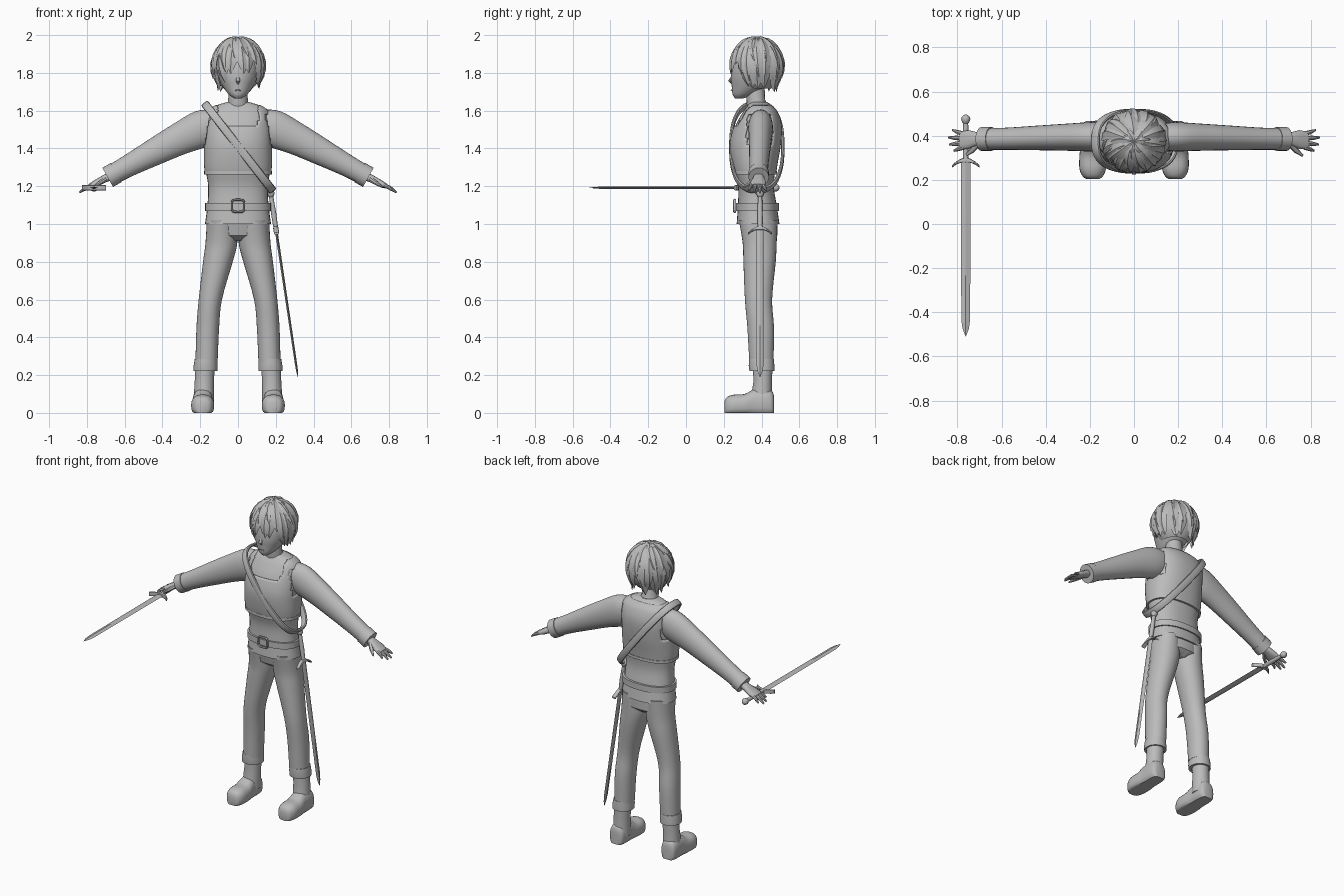
import bpy, bmesh, math, random
from mathutils import Vector as V

if "Cube" in bpy.data.objects:
    bpy.data.objects.remove(bpy.data.objects["Cube"])

random.seed(4)
grey = bpy.data.materials.new("plain grey")
grey.diffuse_color = (0.5, 0.5, 0.5, 1)
grey.use_nodes = True
grey.node_tree.nodes["Principled BSDF"].inputs["Base Color"].default_value = grey.diffuse_color


def finish(name, bm, angle=40):
    bmesh.ops.recalc_face_normals(bm, faces=bm.faces)
    me = bpy.data.meshes.new(name)
    bm.to_mesh(me)
    bm.free()
    me.materials.append(grey)
    me.shade_smooth()
    me.set_sharp_from_angle(angle=math.radians(angle))
    ob = bpy.data.objects.new(name, me)
    bpy.context.collection.objects.link(ob)
    return ob


def ring(c, u, v, n=16, p=2.0):
    """Superellipse around c with half axes u and v."""
    pts = []
    for i in range(n):
        a = 2 * math.pi * i / n
        f = [math.copysign(abs(k) ** (2 / p), k) for k in (math.cos(a), math.sin(a))]
        pts.append(c + u * f[0] + v * f[1])
    return pts


def skin(bm, rings, closed=False, caps=True):
    vs = [[bm.verts.new(p) for p in r] for r in rings]
    n = len(vs[0])
    for k in range(len(vs) if closed else len(vs) - 1):
        a, b = vs[k], vs[(k + 1) % len(vs)]
        for i in range(n):
            bm.faces.new((a[i], a[(i + 1) % n], b[(i + 1) % n], b[i]))
    if caps and not closed:
        bm.faces.new(vs[0])
        bm.faces.new(vs[-1])


def smooth_rows(rows, k=4):
    """Catmull-Rom subdivision of rows of numbers."""
    out = []
    for i in range(len(rows) - 1):
        a, b, c, d = rows[max(i - 1, 0)], rows[i], rows[i + 1], rows[min(i + 2, len(rows) - 1)]
        for j in range(k):
            t = j / k
            out.append([q + .5 * t * (r - p + t * (2 * p - 5 * q + 4 * r - s + t * (3 * (q - r) + s - p)))
                        for p, q, r, s in zip(a, b, c, d)])
    return out + [list(rows[-1])]


def stack(name, rows, grow=0, p=2.3, n=32, caps=True):
    """Loft of level sections: z, x low, x high, y low, y high."""
    bm = bmesh.new()
    skin(bm, [ring(V(((x0 + x1) / 2, (y0 + y1) / 2, z)), V(((x1 - x0) / 2 + grow, 0, 0)),
                   V((0, (y1 - y0) / 2 + grow, 0)), n, p) for z, x0, x1, y0, y1 in rows], caps=caps)
    return bm


def add_tube(bm, pts, radii, side, closed=False, n=16, p=2.0):
    """Sweep; radii are (along side, across side)."""
    pts = [V(q) for q in pts]
    side, m, rings = V(side).normalized(), len(pts), []
    for i, q in enumerate(pts):
        t = pts[(i + 1) % m] - pts[i - 1] if closed else pts[min(i + 1, m - 1)] - pts[max(i - 1, 0)]
        a, b = radii[i] if len(radii) > 1 else radii[0]
        rings.append(ring(q, side * a, t.cross(side).normalized() * b, n, p))
    skin(bm, rings, closed)


def tube(name, pts, radii, side, angle=40, **kw):
    bm = bmesh.new()
    add_tube(bm, pts, radii, side, **kw)
    return finish(name, bm, angle)


def mid(rows):
    return [(z, -h, h, a, b) for z, h, a, b in rows]


# torso, tunic and pelvis
torso = smooth_rows(mid([(1.0, .175, .268, .495), (1.1, .162, .275, .48), (1.2, .158, .275, .465),
                         (1.3, .172, .25, .475), (1.42, .172, .238, .495), (1.52, .168, .262, .50),
                         (1.59, .158, .30, .48), (1.625, .12, .325, .45), (1.645, .06, .34, .43)]), 6)
finish("tunic", stack("tunic", torso))
finish("pelvis", stack("pelvis", mid([(.91, .07, .34, .45), (.94, .14, .30, .485), (1.03, .165, .28, .485)])))

# vest with cut neckline and armholes
bm = stack("vest", [r for r in torso if 1.26 < r[0] < 1.63], .007, n=64, caps=False)
cut = []
for f in bm.faces:
    c = f.calc_center_median()
    neck = c.y < .36 and abs(c.x) < .11 and c.z > 1.52
    arm = abs(c.x) > .145 and 1.42 < c.z < 1.58 and .32 < c.y < .46
    if neck or arm:
        cut.append(f)
bmesh.ops.delete(bm, geom=cut, context='FACES')
vest = finish("vest", bm)
mod = vest.modifiers.new("cloth", 'SOLIDIFY')
mod.thickness = .008

# trim and belt bands around the waist
for name, z0, z1, g in (("vest_trim", 1.262, 1.28, .012), ("belt", 1.07, 1.11, .01)):
    lo = min(torso, key=lambda r: abs(r[0] - (z0 + z1) / 2))
    finish(name, stack(name, [[z0] + lo[1:], [z1] + lo[1:]], g))
bk = ring(V((0, .258, 1.096)), V((.032, 0, 0)), V((0, 0, .032)), 24, 5)
tube("buckle", bk, [(.008, .006)], (0, 1, 0), closed=True, n=8)

# shoulder strap looping diagonally round the chest
ax, pts = V((-.178, 0, .228)), []
for i in range(48):
    a = 2 * math.pi * i / 48
    c, s = math.cos(a), math.sin(a)
    pts.append(V((.004, .375, 1.407)) + ax * math.copysign(abs(c) ** .85, c)
               + V((0, .138 * math.copysign(abs(s) ** .75, s), 0)))
tube("shoulder_strap", pts, [(.022, .009)], (.228, 0, .178), closed=True, n=10, p=3)

# neck, head and face
tube("neck", [(0, .385, 1.6), (0, .37, 1.65), (0, .365, 1.74)], [(.062, .058), (.052, .05), (.05, .05)], (1, 0, 0))
head = smooth_rows(mid([(1.664, .018, .262, .30), (1.685, .048, .247, .36), (1.73, .082, .242, .43),
                        (1.78, .104, .238, .46), (1.85, .115, .246, .475), (1.92, .098, .275, .46),
                        (1.96, .05, .32, .42)]))
finish("head", stack("head", head, p=2))
tube("nose", [(0, .25, 1.79), (0, .231, 1.757), (0, .246, 1.74)], [(.005, .005), (.012, .008), (.004, .004)],
     (1, 0, 0), n=8)
tube("mouth", [(-.016, .243, 1.707), (0, .24, 1.709), (.016, .243, 1.707)], [(.003, .004)], (0, 0, 1), n=6)

# hair cap, open around the face
HC, HR = V((0, .375, 1.835)), V((.13, .13, .145))
bm = bmesh.new()
bmesh.ops.create_uvsphere(bm, u_segments=32, v_segments=20, radius=1)
for v in bm.verts:
    v.co = V([v.co[i] * HR[i] + HC[i] for i in range(3)])
gone = [f for f in bm.faces if (lambda c: c.z < 1.72 or (c.y < .325 and c.z < 1.85))(f.calc_center_median())]
bmesh.ops.delete(bm, geom=gone, context='FACES')
finish("hair_cap", bm)

# pointed locks in overlapping layers
bm = bmesh.new()
taper = (.5, .95, 1, .85, .5, .03)
for count, t0, t1, w, lift in ((20, 65, 148, .034, .10), (18, 38, 112, .038, .12),
                               (13, 12, 78, .038, .13), (7, 0, 45, .03, .10)):
    for k in range(count):
        phi = 2 * math.pi * (k + random.uniform(-.3, .3)) / count
        front = -math.sin(phi)
        if t1 > 120 and front > .72:
            continue
        end = t1 + random.uniform(-9, 9)
        if front > .5:
            end = min(end, 106 if t1 < 120 else 135)
        swirl, path = random.uniform(-.1, .4), []
        for j in range(6):
            f = j / 5
            th = math.radians(t0 + (end - t0) * f)
            s = math.sin(th) if th < math.pi / 2 else max(math.sin(th), .78)
            g, q = 1.0 + lift * f * f + .015, phi + swirl * f
            path.append(HC + V((HR.x * s * math.cos(q) * g, HR.y * s * math.sin(q) * g,
                                HR.z * math.cos(th) * (1.03 + .02 * f))))
        add_tube(bm, path, [(w * t, w * .38 * t) for t in taper], (-math.sin(phi), math.cos(phi), 0), n=4)
finish("hair_locks", bm, 25)

for s, tag in ((-1, "right"), (1, "left")):
    # sleeve and cuff
    arm = smooth_rows([(.11, .395, 1.535, .06, .075), (.19, .395, 1.505, .066, .098), (.31, .393, 1.45, .061, .085),
                       (.43, .39, 1.388, .056, .073), (.58, .386, 1.308, .05, .058), (.685, .385, 1.25, .049, .053)])
    tube(tag + "_sleeve", [(s * r[0], r[1], r[2]) for r in arm], [(r[3], r[4]) for r in arm], (0, 1, 0), n=24)
    tube(tag + "_cuff", [(s * .645, .385, 1.272), (s * .69, .385, 1.247)], [(.054, .058)], (0, 1, 0), n=24)
    # hand, fingers and thumb
    tube(tag + "_palm", [(s * .67, .385, 1.255), (s * .71, .385, 1.238), (s * .75, .382, 1.217), (s * .785, .378, 1.2)],
         [(.026, .022), (.03, .02), (.043, .018), (.04, .013)], (0, 1, 0), n=16, p=2.5)
    bm = bmesh.new()
    for y0, y1, x1, z1 in ((.408, .425, .822, 1.178), (.388, .392, .84, 1.166),
                           (.367, .36, .836, 1.168), (.347, .332, .815, 1.178)):
        add_tube(bm, [(s * .77, y0, 1.207), (s * (.78 + x1) / 2, (y0 + y1) / 2, (1.21 + z1) / 2), (s * x1, y1, z1)],
                 [(.011, .011), (.01, .01), (.005, .005)], (0, 1, 0), n=8)
    add_tube(bm, [(s * .705, .365, 1.235), (s * .735, .332, 1.215), (s * .765, .308, 1.195)],
             [(.016, .014), (.012, .012), (.005, .005)], (0, 0, 1), n=8)
    finish(tag + "_fingers", bm)

    def flip(rows):
        return [(z, min(s * a, s * b), max(s * a, s * b), c, d) for z, a, b, c, d in rows]

    # trouser leg, boot shaft and boot cuff
    leg = smooth_rows([(1.02, .005, .165, .28, .485), (.9, .004, .172, .30, .48), (.8, .028, .185, .304, .475),
                       (.6, .085, .208, .312, .456), (.45, .1, .22, .325, .466), (.27, .108, .225, .335, .463)])
    finish(tag + "_trouser_leg", stack("", flip(leg), p=2.1))
    finish(tag + "_boot_shaft", stack("", flip([(.05, .128, .235, .345, .46), (.12, .128, .232, .35, .456),
                                                (.17, .127, .229, .358, .455), (.28, .122, .225, .35, .46)]), p=2))
    finish(tag + "_boot_cuff", stack("", flip([(.222, .108, .236, .336, .468), (.25, .108, .235, .332, .468),
                                               (.284, .11, .229, .334, .465)]), p=2.1))
    # foot with a flat sole
    bm, rings = bmesh.new(), []
    for y, w, h in smooth_rows([(.203, .026, .06), (.215, .045, .082), (.25, .06, .096), (.31, .06, .1),
                                (.36, .054, .125), (.42, .053, .13), (.455, .046, .115), (.466, .028, .09)]):
        r = ring(V((s * .187, y, h * .4)), V((w, 0, 0)), V((0, 0, h * .6)), 24, 2.4)
        rings.append([V((p.x, p.y, max(p.z, 0))) for p in r])
    skin(bm, rings)
    finish(tag + "_foot", bm)


def sword(tag, start, direction, side):
    """Pommel at start, blade along direction, guard along side."""
    o, d, w = V(start), V(direction).normalized(), V(side)
    tube(tag + "_pommel", [o + d * k for k in (0, .008, .02, .034, .042)],
         [(r, r) for r in (.006, .017, .021, .016, .009)], w, n=12)
    tube(tag + "_grip", [o + d * .035, o + d * .13, o + d * .215], [(.011, .011), (.014, .014), (.012, .012)], w, n=12)
    tube(tag + "_guard", [o + d * (.205 + .03 * abs(k) ** 2) + w * .063 * k for k in (-1, -.7, -.35, 0, .35, .7, 1)],
         [(r, .014) for r in (.006, .007, .009, .013, .009, .007, .006)], d, n=8, p=3)
    tube(tag + "_blade", [o + d * k for k in (.21, .93, .97, 1.005)],
         [(.022, .007), (.02, .006), (.014, .005), (.0005, .0005)], w, angle=20, n=4)


sword("held_sword", (-.762, .495, 1.192), (0, -1, 0), (1, 0, 0))
sword("hip_sword", (.17, .392, 1.182), (.147, 0, -.99), (0, 1, 0))
